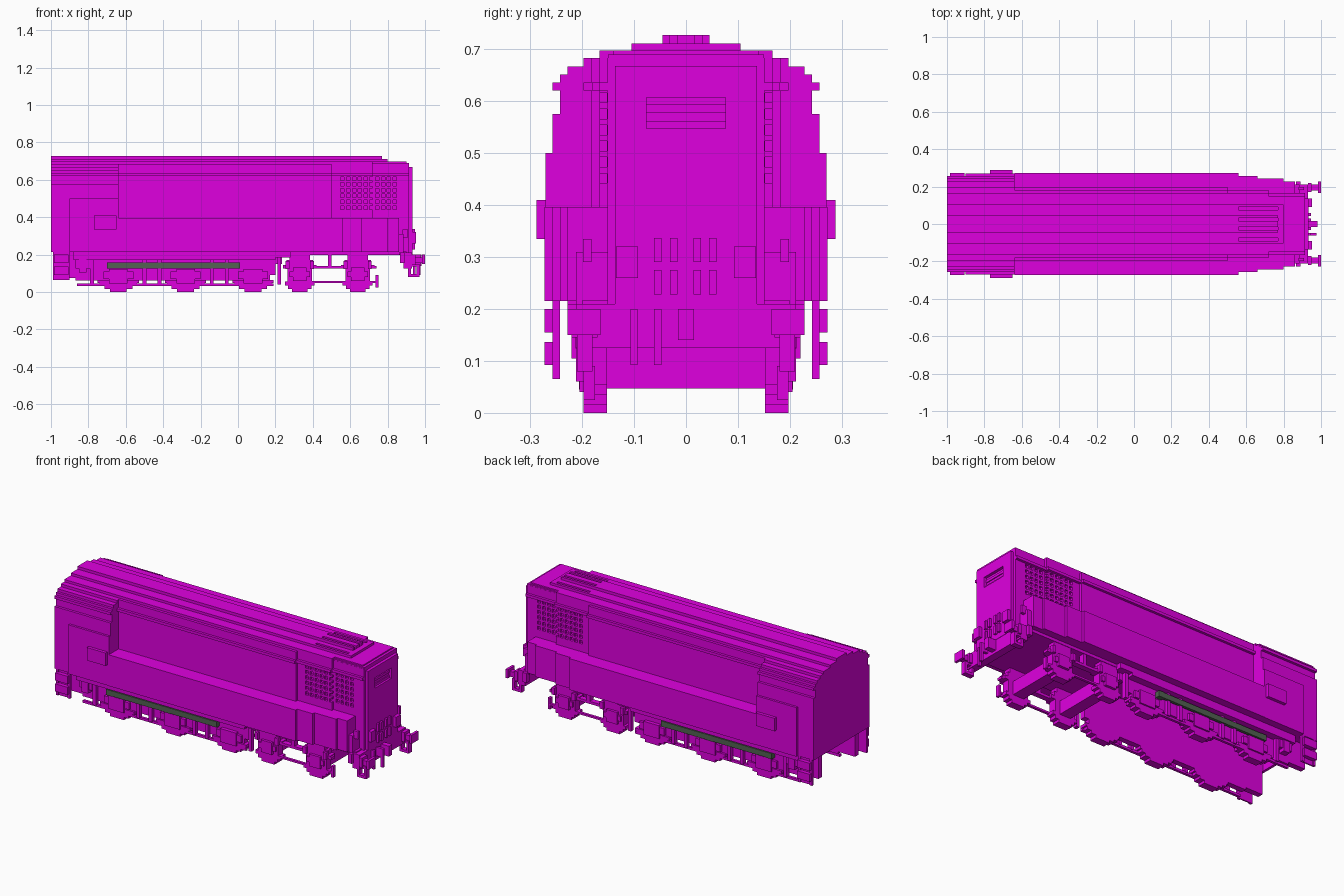
import bpy, bmesh
from mathutils import Matrix, Vector

cube = bpy.data.objects.get("Cube")
if cube:
    bpy.data.objects.remove(cube, do_unlink=True)


def material(name, rgb):
    m = bpy.data.materials.new(name)
    m.use_nodes = True
    col = (*rgb, 1.0)
    m.diffuse_color = col
    m.node_tree.nodes["Principled BSDF"].inputs["Base Color"].default_value = col
    return m


MAGENTA = material("magenta", (0.74, 0.0, 0.74))
GREY = material("grey green", (0.085, 0.125, 0.085))


def boxes(name, items, mirror=False, mat=MAGENTA):
    """One object from boxes (x0, x1, y0, y1, z0, z1), optionally mirrored in y."""
    bm = bmesh.new()
    for x0, x1, y0, y1, z0, z1 in items:
        spans = [(y0, y1), (-y1, -y0)] if mirror else [(y0, y1)]
        for a, b in spans:
            mtx = Matrix.Translation(((x0 + x1) / 2, (a + b) / 2, (z0 + z1) / 2))
            size = Matrix.Diagonal((x1 - x0, b - a, z1 - z0, 1))
            bmesh.ops.create_cube(bm, size=1, matrix=mtx @ size)
    me = bpy.data.meshes.new(name)
    bm.to_mesh(me)
    bm.free()
    ob = bpy.data.objects.new(name, me)
    me.materials.append(mat)
    bpy.context.collection.objects.link(ob)
    return ob


def prism(name, x0, x1, steps):
    """Extrude a stepped, symmetric cross-section of (half width, z0, z1) along x."""
    right = []
    for w, z0, z1 in steps:
        right += [(w, z0), (w, z1)]
    outline = right + [(-y, z) for y, z in reversed(right)]
    bm = bmesh.new()
    face = bm.faces.new([bm.verts.new((x0, y, z)) for y, z in outline])
    ext = bmesh.ops.extrude_face_region(bm, geom=[face])
    verts = [v for v in ext["geom"] if isinstance(v, bmesh.types.BMVert)]
    bmesh.ops.translate(bm, verts=verts, vec=Vector((x1 - x0, 0, 0)))
    bmesh.ops.recalc_face_normals(bm, faces=bm.faces)
    me = bpy.data.meshes.new(name)
    bm.to_mesh(me)
    bm.free()
    ob = bpy.data.objects.new(name, me)
    me.materials.append(MAGENTA)
    bpy.context.collection.objects.link(ob)
    return ob


def cut(target, cutter):
    """Subtract the cutter from the target and remove it."""
    mod = target.modifiers.new("cut", 'BOOLEAN')
    mod.operation, mod.solver, mod.object = 'DIFFERENCE', 'EXACT', cutter
    cutter.hide_render = True
    bpy.context.view_layer.objects.active = target
    bpy.ops.object.modifier_apply(modifier=mod.name)
    bpy.data.objects.remove(cutter, do_unlink=True)


FLOOR = 0.29  # raised floor between the main frames

# Cab: stepped arched section, with the rear bay slightly narrower
arch = [(0.242, 0.575, 0.62), (0.257, 0.62, 0.636), (0.242, 0.636, 0.651),
        (0.228, 0.651, 0.667), (0.197, 0.667, 0.683), (0.166, 0.683, 0.697),
        (0.105, 0.697, 0.711), (0.045, 0.711, 0.727)]
prism("cab_rear", -1.0, -0.88, [(0.257, FLOOR, 0.575)] + arch)
prism("cab_front", -0.88, -0.64, [(0.27, FLOOR, 0.5), (0.257, 0.5, 0.575)] + arch)
boxes("cab_lower_sides", [(-1.0, -0.88, 0.152, 0.257, 0.215, FLOOR),
                          (-0.88, -0.64, 0.152, 0.27, 0.215, FLOOR)], True)
boxes("cab_end_skirt", [(-1.0, -0.985, -0.155, 0.155, 0.215, FLOOR)])
boxes("cab_side_box", [(-0.77, -0.65, 0.25, 0.288, 0.335, 0.41)], True)
boxes("cab_door_post", [(-0.9, -0.82, 0.25, 0.27, 0.215, 0.5)], True)

# Hood: main walls and gutters narrow in three stages toward the nose
stages = [(-0.64, 0.5, 0.182), (0.5, 0.72, 0.166), (0.72, 0.915, 0.151)]
for i, (x0, x1, w) in enumerate(stages):
    hood = prism("hood_section_%d" % (i + 1), x0, x1, [
        (w, 0.38, 0.62), (w + 0.015, 0.62, 0.636), (w, 0.636, 0.683),
        (min(w, 0.15), 0.683, 0.69)])
    # Side grille openings
    columns = [0.549 + c * 0.031 for c in range(10)]
    holes = [(x, x + 0.019, w - 0.014, w + 0.05, 0.442 + r * 0.031, 0.461 + r * 0.031)
             for x in columns for r in range(6) if x0 < x < x1]
    if holes:
        cut(hood, boxes("grille_cutter", holes, True))

# Stepped roof with grooved vents near the nose
boxes("hood_roof", [(-0.64, 0.72, -0.166, 0.166, 0.68, 0.697),
                    (0.72, 0.9, -0.14, 0.14, 0.68, 0.697),
                    (-0.64, 0.56, -0.105, 0.105, 0.697, 0.711),
                    (0.77, 0.8, -0.105, 0.105, 0.697, 0.711),
                    (-0.64, 0.56, -0.045, 0.045, 0.711, 0.727)])
boxes("roof_vent_ribs", [(0.56, 0.77, 0.09, 0.105, 0.697, 0.711),
                         (0.56, 0.77, 0.045, 0.075, 0.697, 0.711),
                         (0.56, 0.77, 0.031, 0.045, 0.697, 0.727),
                         (0.56, 0.77, 0.0, 0.016, 0.697, 0.727)], True)

# Nose front with louvred opening
nose = boxes("nose_front", [(0.9, 0.932, -0.137, 0.137, 0.2, 0.668)])
cut(nose, boxes("louver_cutter", [(0.914, 0.96, -0.076, 0.076, 0.547, 0.607)]))
boxes("nose_louvers", [(0.91, 0.92, -0.076, 0.076, 0.547 + i * 0.031, 0.562 + i * 0.031)
                       for i in range(2)])
boxes("nose_core", [(0.85, 0.915, -0.151, 0.151, 0.2, 0.396)])
boxes("nose_brackets", [(0.93, 0.945, y, y + 0.015, z, z + 0.047)
                        for y in (-0.062, -0.031, 0.014, 0.044) for z in (0.228, 0.29)])
boxes("nose_side_boxes", [(0.93, 0.952, 0.092, 0.135, 0.26, 0.32),
                          (0.88, 0.91, 0.182, 0.198, 0.29, 0.335)], True)

# Lower body with walkway ledge, narrowing toward the nose
boxes("lower_body", [(-0.64, 0.2, -0.272, 0.272, FLOOR, 0.396),
                     (0.2, 0.56, -0.272, 0.272, 0.215, 0.396),
                     (0.56, 0.66, -0.257, 0.257, 0.215, 0.396),
                     (0.66, 0.8, -0.242, 0.242, 0.215, 0.396),
                     (0.8, 0.86, -0.228, 0.228, 0.215, 0.396),
                     (0.86, 0.885, -0.212, 0.212, 0.2, 0.31)])
boxes("lower_body_sides", [(-0.64, 0.2, 0.152, 0.272, 0.215, FLOOR)], True)
boxes("truck_floor", [(0.2, 0.9, -0.2, 0.2, 0.198, 0.216)])
boxes("sill_edge", [(-0.88, 0.2, 0.175, 0.228, 0.17, 0.216),
                    (0.2, 0.28, 0.175, 0.228, 0.185, 0.216)], True)

# Cab steps and nearby tank
boxes("cab_steps", [(-0.99, -0.975, 0.242, 0.257, 0.065, 0.22),
                    (-0.915, -0.9, 0.242, 0.257, 0.065, 0.22),
                    (-0.99, -0.9, 0.242, 0.25, 0.065, 0.22),
                    (-0.985, -0.905, 0.245, 0.272, 0.155, 0.2),
                    (-0.985, -0.905, 0.245, 0.272, 0.092, 0.136)], True)
boxes("rear_tank", [(-0.87, -0.79, 0.175, 0.212, 0.125, 0.2),
                    (-0.85, -0.81, 0.175, 0.22, 0.105, 0.2)], True)

# Main frames with stepped wheels, axle boxes and hangers
AXLES = (-0.64, -0.28, 0.08)
boxes("main_frames", [(-0.98, -0.87, 0.152, 0.185, 0.075, 0.22),
                      (-0.87, 0.17, 0.152, 0.185, 0.062, 0.22),
                      (0.17, 0.2, 0.152, 0.185, 0.092, 0.22),
                      (0.2, 0.235, 0.152, 0.185, 0.15, 0.21)], True)
wheels, axleboxes, hangers = [], [], []
for x in AXLES:
    for half, z0, z1 in ((0.045, 0, 0.016), (0.075, 0.016, 0.031),
                         (0.1, 0.031, 0.047), (0.11, 0.047, 0.064)):
        wheels.append((x - half, x + half, 0.152, 0.197, z0, z1))
    axleboxes += [(x - 0.05, x + 0.05, 0.18, 0.206, 0.045, 0.122),
                  (x - 0.08, x + 0.08, 0.18, 0.2, 0.07, 0.11)]
    hangers += [(x + s * 0.14 - 0.01, x + s * 0.14 + 0.01, 0.18, 0.205, 0.04, 0.2)
                for s in (-1, 1)]
boxes("main_wheels", wheels, True)
boxes("axle_boxes", axleboxes, True)
boxes("spring_hangers", hangers, True)
boxes("brake_rods", [(-0.86, 0.19, 0.182, 0.197, 0.031, 0.045)], True)

# Grey side pipes with blocks
boxes("side_pipes", [(-0.7, 0.012, 0.196, 0.212, 0.126, 0.157)]
      + [(x - 0.018, x + 0.018, 0.182, 0.213, 0.125, 0.158) for x in (-0.682, -0.305, -0.006)],
      True, GREY)

# Leading truck: wheels, axle boxes, side bars and cross beams
truck, covers = [], []
for x in (0.33, 0.64):
    for half, z0, z1 in ((0.042, 0, 0.016), (0.062, 0.016, 0.035), (0.08, 0.035, 0.055),
                         (0.065, 0.055, 0.125), (0.09, 0.125, 0.145),
                         (0.07, 0.145, 0.17), (0.055, 0.17, 0.2)):
        truck.append((x - half, x + half, 0.152, 0.197, z0, z1))
    covers += [(x - 0.035, x + 0.035, 0.19, 0.212, 0.06, 0.13),
               (x - 0.055, x + 0.055, 0.19, 0.207, 0.08, 0.11),
               (x - 0.075, x - 0.055, 0.19, 0.213, 0.124, 0.165),
               (x + 0.055, x + 0.075, 0.19, 0.213, 0.124, 0.165)]
boxes("truck_wheels", truck, True)
boxes("truck_axle_boxes", covers, True)
boxes("truck_side_bars", [(0.25, 0.74, 0.165, 0.197, 0.125, 0.14),
                          (0.3, 0.74, 0.182, 0.197, 0.047, 0.058),
                          (0.735, 0.75, 0.175, 0.197, 0.025, 0.09),
                          (0.48, 0.5, 0.165, 0.197, 0.14, 0.2)], True)
boxes("truck_cross_beams", [(x - 0.035, x + 0.035, -0.155, 0.155, 0.047, 0.125)
                            for x in (0.33, 0.64)])

# Buffer beam, buffers, coupling and hoses
boxes("buffer_beam", [(0.885, 0.93, -0.212, 0.212, 0.125, 0.21)])
boxes("buffers", [(0.92, 0.985, 0.18, 0.21, 0.155, 0.185),
                  (0.93, 0.95, 0.17, 0.22, 0.145, 0.2),
                  (0.985, 1.0, 0.165, 0.228, 0.15, 0.2)], True)
boxes("front_steps", [(0.91, 0.925, 0.18, 0.21, 0.08, 0.14),
                      (0.955, 0.97, 0.18, 0.21, 0.08, 0.15),
                      (0.91, 0.97, 0.18, 0.21, 0.08, 0.095),
                      (0.91, 0.97, 0.18, 0.21, 0.135, 0.15),
                      (0.865, 0.89, 0.197, 0.228, 0.155, 0.21)], True)
boxes("coupling", [(0.92, 0.98, -0.015, 0.015, 0.14, 0.2)])
boxes("hoses", [(0.92, 0.975, -0.062, -0.047, 0.15, 0.2),
                (0.96, 0.975, -0.062, -0.047, 0.092, 0.15),
                (0.92, 0.95, -0.107, -0.093, 0.15, 0.2),
                (0.935, 0.95, -0.107, -0.093, 0.092, 0.15)])
